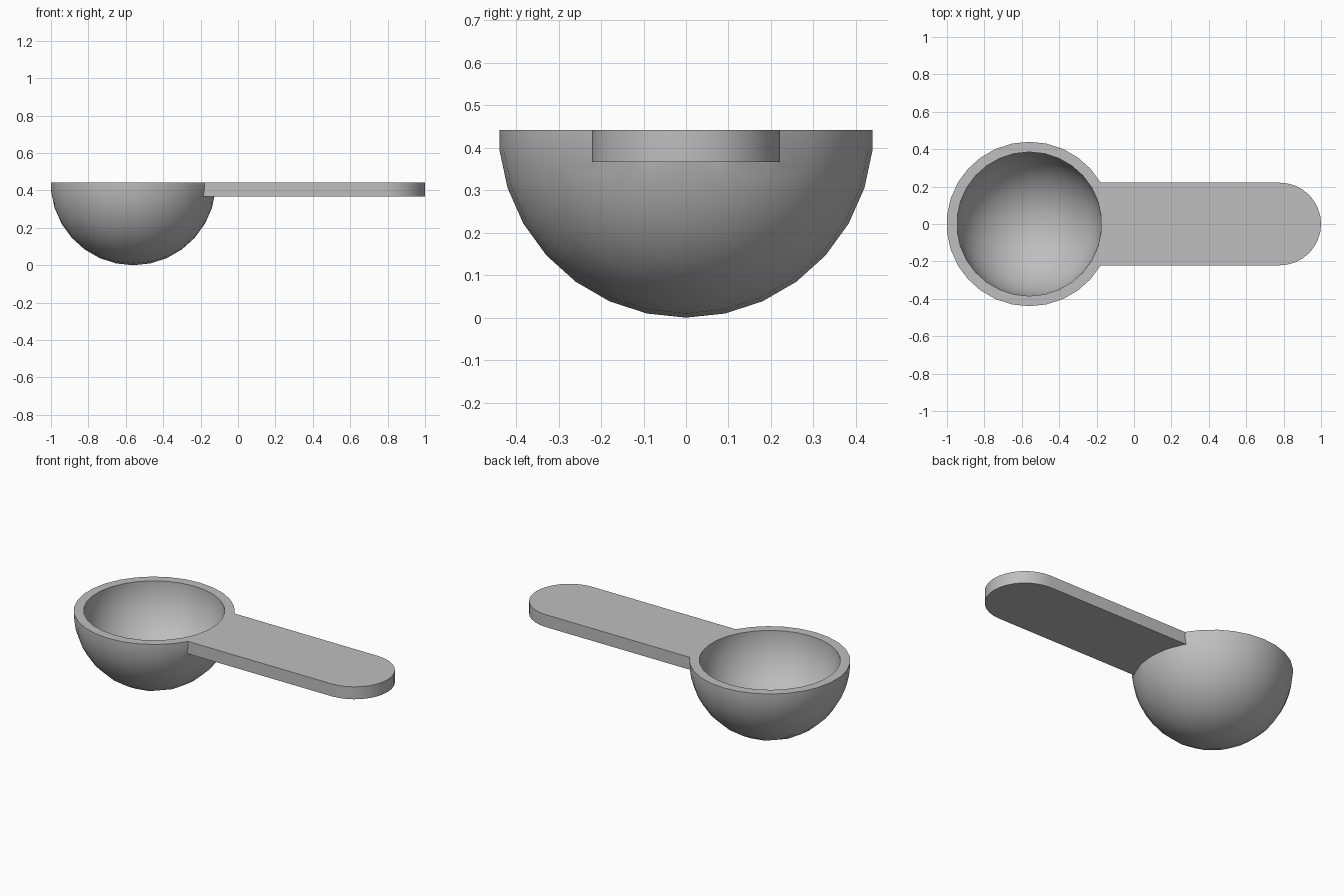
import bpy, bmesh
from math import sin, cos, pi, radians
from mathutils import Vector

cube = bpy.data.objects.get("Cube")
if cube:
    bpy.data.objects.remove(cube, do_unlink=True)

R_OUT, R_IN, RIM = 0.442, 0.387, 0.442
CENTRE = Vector((-0.56, 0, RIM))
HALF_W, HANDLE_Z, CAP_X = 0.221, 0.367, 0.779
STEP = radians(12)

grey = bpy.data.materials.new("plain grey")
grey.use_nodes = True
colour = (0.52, 0.52, 0.52, 1)
grey.diffuse_color = colour
grey.node_tree.nodes["Principled BSDF"].inputs["Base Color"].default_value = colour


def make_object(name, bm, helper=False):
    bmesh.ops.recalc_face_normals(bm, faces=bm.faces[:])
    mesh = bpy.data.meshes.new(name)
    bm.to_mesh(mesh)
    bm.free()
    mesh.materials.append(grey)
    obj = bpy.data.objects.new(name, mesh)
    bpy.context.collection.objects.link(obj)
    obj.hide_render = helper
    return obj


def ball(name, radius, helper=False):
    """Faceted ball with its poles, closed by small flat caps, along x."""
    bm = bmesh.new()
    rings = []
    for i in range(15):
        a = STEP * (i + 0.5)
        rings.append([bm.verts.new(CENTRE + radius * Vector(
            (cos(a), sin(a) * sin(j * STEP), -sin(a) * cos(j * STEP))))
            for j in range(30)])
    for r, s in zip(rings, rings[1:]):
        for j in range(30):
            k = (j + 1) % 30
            bm.faces.new((r[j], r[k], s[k], s[j]))
    bm.faces.new(rings[0])
    bm.faces.new(rings[-1])
    return make_object(name, bm, helper)


def prism(name, outline, z0, z1):
    bm = bmesh.new()
    face = bm.faces.new([bm.verts.new((x, y, z0)) for x, y in outline])
    top = bmesh.ops.extrude_face_region(bm, geom=[face])["geom"]
    bmesh.ops.translate(bm, vec=(0, 0, z1 - z0),
                        verts=[v for v in top if isinstance(v, bmesh.types.BMVert)])
    return make_object(name, bm, True)


# Bowl body, and a round-ended handle running into it
scoop = ball("measuring_scoop", R_OUT)
outline = [(-0.4, HALF_W), (-0.4, -HALF_W)]
outline += [(CAP_X + HALF_W * cos(a), HALF_W * sin(a))
            for a in (-pi / 2 + pi * i / 16 for i in range(17))]
handle = prism("handle", outline, HANDLE_Z, 0.6)

# Hollow of the bowl, and the level cut across rim and handle
hollow = ball("bowl_hollow", R_IN, True)
level = prism("rim_cutter", [(-2, -1), (2, -1), (2, 1), (-2, 1)], RIM, 2)

bpy.context.view_layer.objects.active = scoop
for tool, operation in ((handle, 'UNION'), (hollow, 'DIFFERENCE'), (level, 'DIFFERENCE')):
    mod = scoop.modifiers.new(tool.name, 'BOOLEAN')
    mod.operation, mod.object, mod.solver = operation, tool, 'EXACT'
    bpy.ops.object.modifier_apply(modifier=mod.name)
    bpy.data.objects.remove(tool, do_unlink=True)

# Smooth curved surfaces with crisp rim and handle edges
for obj in bpy.context.selected_objects:
    obj.select_set(False)
scoop.select_set(True)
bpy.ops.object.shade_smooth_by_angle(angle=radians(30))
